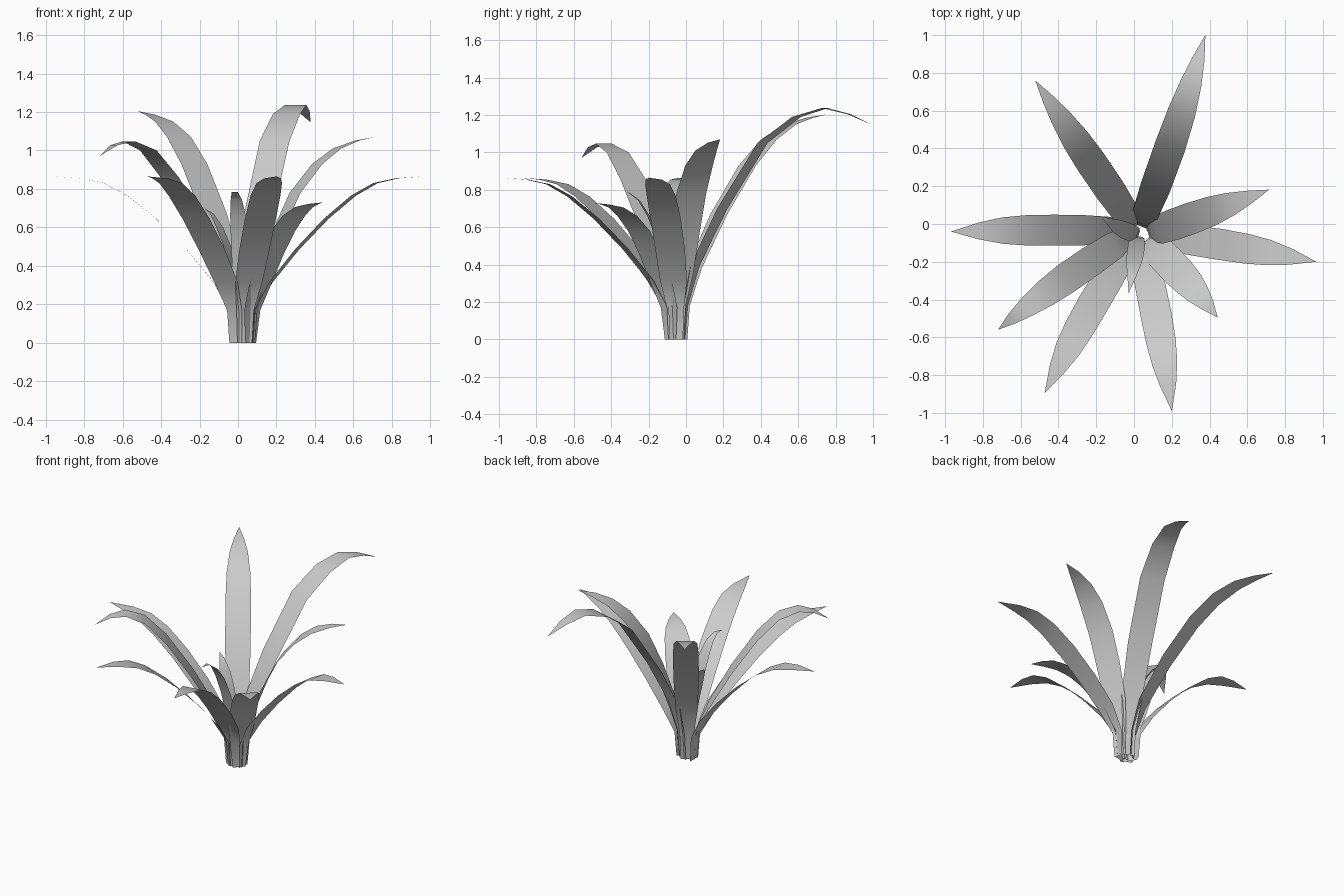
import bpy
from mathutils import Vector

if "Cube" in bpy.data.objects:
    bpy.data.objects.remove(bpy.data.objects["Cube"])

# Side profiles: (fraction of horizontal reach, height)
LOW = [(0, 0), (.012, .17), (.10, .315), (.25, .485), (.42, .645), (.58, .765), (.71, .83), (.84, .855), (1, .865)]
BACK = [(0, 0), (.012, .18), (.06, .40), (.20, .70), (.41, 1.05), (.59, 1.19), (.74, 1.237), (.87, 1.205), (1, 1.146)]
BACK_LEFT = [(0, 0), (.012, .18), (.07, .38), (.23, .67), (.42, .93), (.57, 1.07), (.72, 1.15), (.86, 1.185), (1, 1.205)]
ARCHED = [(0, 0), (.012, .18), (.10, .37), (.26, .62), (.45, .86), (.61, 1.0), (.76, 1.047), (.88, 1.028), (1, .97)]
RIGHT = [(0, 0), (.012, .18), (.08, .36), (.2, .58), (.34, .78), (.52, .93), (.68, 1.01), (.85, 1.052), (1, 1.07)]
SHORT = [(0, 0), (.02, .17), (.13, .31), (.28, .46), (.43, .58), (.58, .66), (.72, .705), (.86, .722), (1, .73)]
INNER = [(0, 0), (.03, .18), (.15, .36), (.32, .53), (.5, .66), (.67, .745), (.83, .785), (1, .782)]
BUD = [(0, 0), (.04, .18), (.2, .36), (.4, .5), (.6, .6), (.8, .67), (1, .70)]

# Full width along the leaf length
WIDTH = [(0, .078), (.12, .09), (.21, .137), (.32, .157), (.5, .164), (.68, .164), (.8, .14), (.9, .085), (1, 0)]

# name, base xy, mid xy on the centre line, tip xy, profile, width scale
LEAVES = [
    ("back_leaf", (.035, -.012), (.222, .50), (.378, 1.0), BACK, 1),
    ("back_left_leaf", (.005, -.015), (-.27, .39), (-.523, .76), BACK_LEFT, 1),
    ("left_leaf", (-.035, -.035), (-.5, -.033), (-.97, -.04), LOW, 1),
    ("front_left_arched_leaf", (-.022, -.06), (-.39, -.31), (-.72, -.56), ARCHED, 1),
    ("front_left_leaf", (-.012, -.09), (-.255, -.49), (-.473, -.895), LOW, 1),
    ("front_leaf", (.035, -.095), (.13, -.55), (.20, -.99), LOW, 1),
    ("front_right_short_leaf", (.066, -.083), (.26, -.28), (.443, -.495), SHORT, 1.05),
    ("right_leaf", (.08, -.055), (.53, -.12), (.965, -.20), LOW, 1),
    ("right_upper_leaf", (.075, -.05), (.40, .065), (.715, .182), RIGHT, 1.03),
    ("inner_front_leaf", (.02, -.065), (.0, -.2), (-.028, -.365), INNER, .55),
    ("inner_left_leaf", (.025, -.06), (-.075, -.02), (-.175, .042), BUD, .55),
]


def width_at(s):
    for (a, wa), (b, wb) in zip(WIDTH, WIDTH[1:]):
        if s <= b:
            return wa + (wb - wa) * (s - a) / (b - a)
    return 0


def leaf(name, base, mid, tip, profile, scale):
    """A ribbon that follows a bent centre line and ends in a point."""
    p0, m, p2 = Vector(base), Vector(mid), Vector(tip)
    c = 2 * m - (p0 + p2) / 2
    path, sides = [], []
    for t, z in profile:
        p = p0 * (1 - t) ** 2 + c * (2 * t * (1 - t)) + p2 * t * t
        d = ((c - p0) * (1 - t) + (p2 - c) * t).normalized()
        path.append(Vector((p.x, p.y, z)))
        sides.append(Vector((-d.y, d.x, 0)))
    dist = [0]
    for a, b in zip(path, path[1:]):
        dist.append(dist[-1] + (b - a).length)
    verts = []
    for p, s, l in zip(path[:-1], sides, dist):
        h = width_at(l / dist[-1]) * scale / 2
        verts += [p - s * h, p + s * h]
    verts.append(path[-1])
    n = len(path) - 1
    faces = [(2 * i + 1, 2 * i + 3, 2 * i + 2, 2 * i) for i in range(n - 1)]
    faces.append((2 * n - 1, 2 * n, 2 * n - 2))
    mesh = bpy.data.meshes.new(name)
    mesh.from_pydata(verts, [], faces)
    mesh.shade_smooth()
    bpy.context.collection.objects.link(bpy.data.objects.new(name, mesh))


for spec in LEAVES:
    leaf(*spec)
